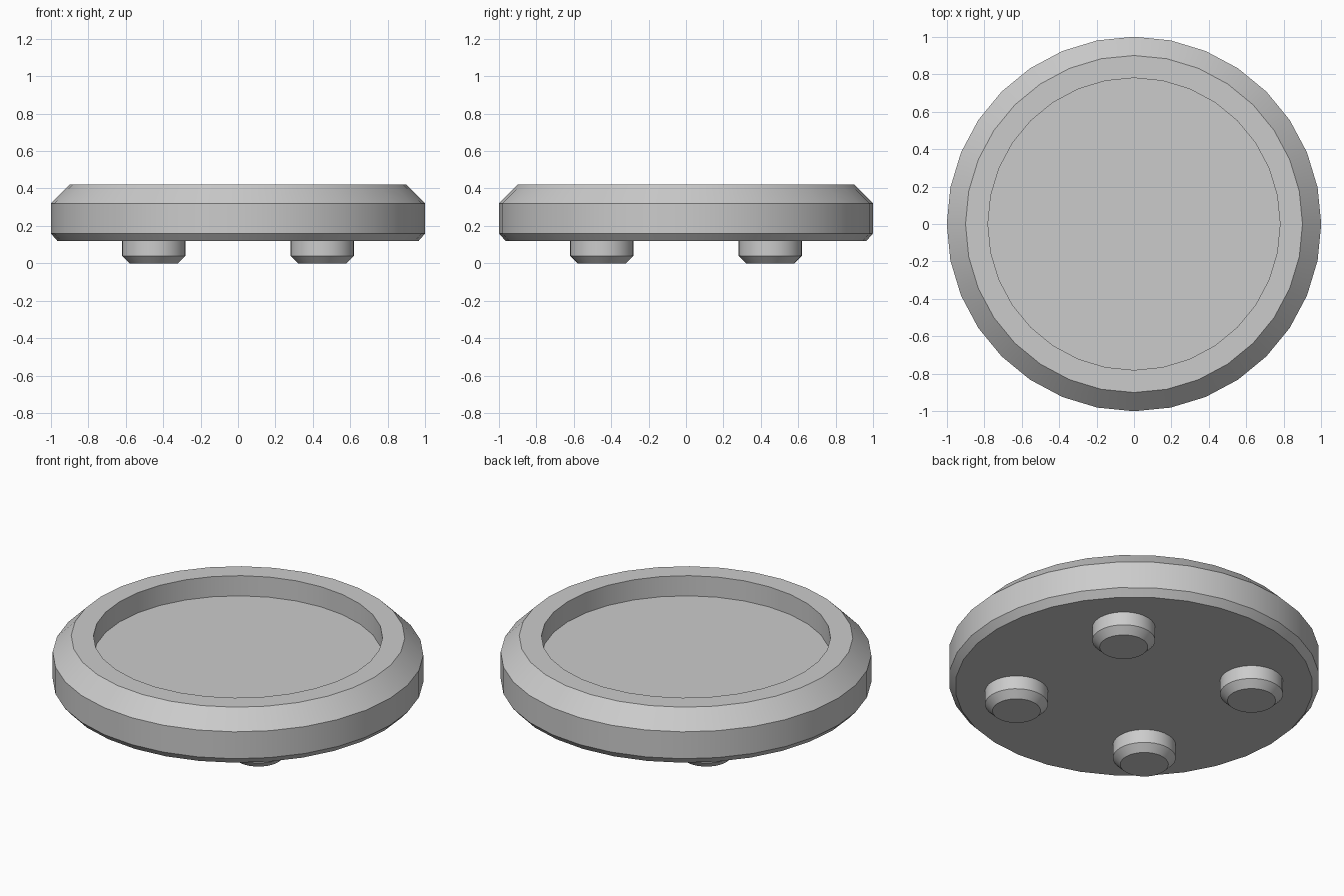
import bpy
import bmesh
import math

cube = bpy.data.objects.get("Cube")
if cube:
    bpy.data.objects.remove(cube, do_unlink=True)

# Single grey finish
grey = bpy.data.materials.new("grey")
grey.use_nodes = True
colour = (0.6, 0.6, 0.6, 1)
grey.diffuse_color = colour
grey.node_tree.nodes["Principled BSDF"].inputs["Base Color"].default_value = colour


def lathe(name, profile, sides, location=(0, 0, 0)):
    """Stack rings of (radius, height), bottom first, and cap both ends."""
    bm = bmesh.new()
    rings = []
    for r, z in profile:
        angles = [math.tau * i / sides for i in range(sides)]
        rings.append([bm.verts.new((r * math.cos(a), r * math.sin(a), z)) for a in angles])
    bm.faces.new(rings[0][::-1])
    bm.faces.new(rings[-1])
    for low, high in zip(rings, rings[1:]):
        for i in range(sides):
            j = (i + 1) % sides
            bm.faces.new((low[i], low[j], high[j], high[i]))
    mesh = bpy.data.meshes.new(name)
    bm.to_mesh(mesh)
    bm.free()
    mesh.materials.append(grey)
    obj = bpy.data.objects.new(name, mesh)
    obj.location = location
    bpy.context.collection.objects.link(obj)
    bpy.ops.object.select_all(action="DESELECT")
    obj.select_set(True)
    bpy.context.view_layer.objects.active = obj
    bpy.ops.object.shade_smooth_by_angle(angle=math.radians(30))
    return obj


# Dish: chamfered rim around a recessed floor
lathe("dish", [(0.965, 0.12), (1, 0.16), (1, 0.32), (0.9, 0.42),
               (0.78, 0.42), (0.78, 0.3)], 32)

# Four chamfered feet
for side, x in (("right", -0.45), ("left", 0.45)):
    for end, y in (("front", -0.45), ("back", 0.45)):
        lathe(f"{end}_{side}_foot", [(0.13, 0), (0.17, 0.04), (0.17, 0.12)], 32, (x, y, 0))
